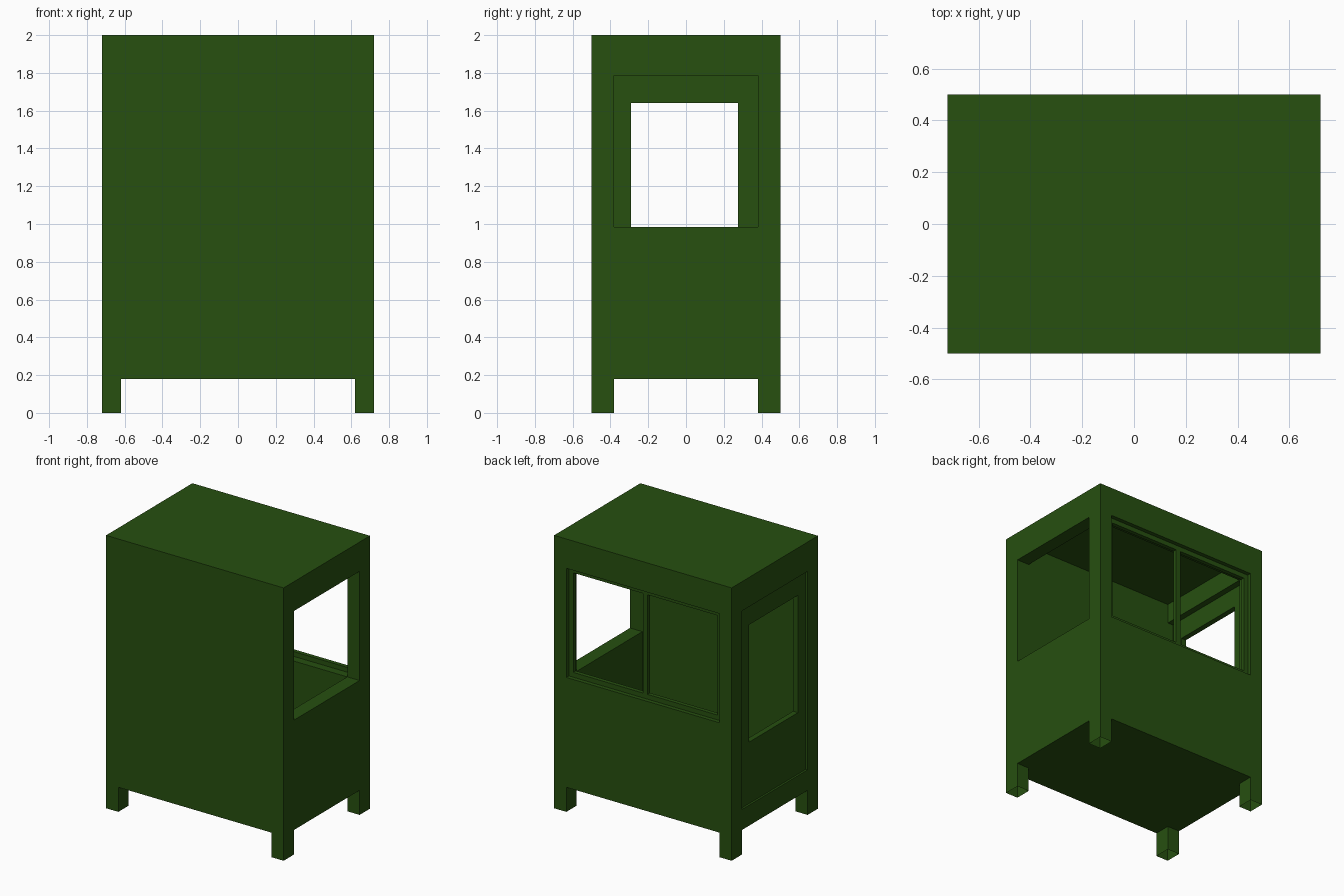
import bpy
import bmesh

if "Cube" in bpy.data.objects:
    bpy.data.objects.remove(bpy.data.objects["Cube"])

green = bpy.data.materials.new("dark_green")
green.diffuse_color = (0.02, 0.08, 0.005, 1)
green.use_nodes = True
green.node_tree.nodes["Principled BSDF"].inputs["Base Color"].default_value = green.diffuse_color


def box(name, x, y, z, open_bottom=False):
    """Box from (min, max) ranges on each axis."""
    bm = bmesh.new()
    bmesh.ops.create_cube(bm, size=1)
    for v in bm.verts:
        v.co = [r[0] if c < 0 else r[1] for c, r in zip(v.co, (x, y, z))]
    if open_bottom:
        bm.normal_update()
        bmesh.ops.delete(bm, geom=[f for f in bm.faces if f.normal.z < -0.9], context='FACES')
    mesh = bpy.data.meshes.new(name)
    bm.to_mesh(mesh)
    bm.free()
    mesh.materials.append(green)
    ob = bpy.data.objects.new(name, mesh)
    bpy.context.collection.objects.link(ob)
    return ob


X, Y = 0.72, 0.5            # outer half sizes
XI, YI = 0.62, 0.38         # inner half sizes
BASE, FLOOR, SILL, HEAD, CEIL = 0.18, 0.33, 0.985, 1.785, 1.93
wide, deep = (-XI, XI), (-YI, YI)

# Hollow corner posts, open at the foot
for sx, nx in ((-1, "left"), (1, "right")):
    for sy, ny in ((-1, "front"), (1, "back")):
        box(f"{ny}_{nx}_post", sorted((sx * XI, sx * X)), sorted((sy * YI, sy * Y)),
            (0, CEIL), open_bottom=True)

# Roof and floor
box("roof", (-X, X), (-Y, Y), (CEIL, 2))
box("floor", wide, deep, (BASE, FLOOR))

# Solid front wall
box("front_wall", wide, (-Y, -YI), (BASE, CEIL))

# Back and right walls with window openings, left wall with door opening
box("back_lower_wall", wide, (YI, Y), (BASE, SILL))
box("back_header", wide, (YI, Y), (HEAD, CEIL))
box("right_lower_wall", (XI, X), deep, (BASE, SILL))
box("right_header", (XI, X), deep, (HEAD, CEIL))
box("left_threshold", (-X, -XI), deep, (BASE, FLOOR))
box("left_header", (-X, -XI), deep, (HEAD, CEIL))

# Back window frame with centre bar
fw, fy = 0.035, (0.44, 0.47)
box("window_frame_bottom", wide, fy, (SILL, SILL + fw))
box("window_frame_top", wide, fy, (HEAD - fw, HEAD))
for name, a, b in (("left", -XI, -XI + fw), ("centre", -0.018, 0.018), ("right", XI - fw, XI)):
    box(f"window_frame_{name}", (a, b), fy, (SILL + fw, HEAD - fw))

# Door with window, set slightly into the left wall
dx = (-0.705, -0.665)
wy0, wy1, wz0, wz1 = -0.29, 0.275, 0.78, 1.64
box("door_lower_panel", dx, deep, (FLOOR, wz0))
box("door_top_rail", dx, deep, (wz1, HEAD))
box("door_front_stile", dx, (-YI, wy0), (wz0, wz1))
box("door_back_stile", dx, (wy1, YI), (wz0, wz1))
